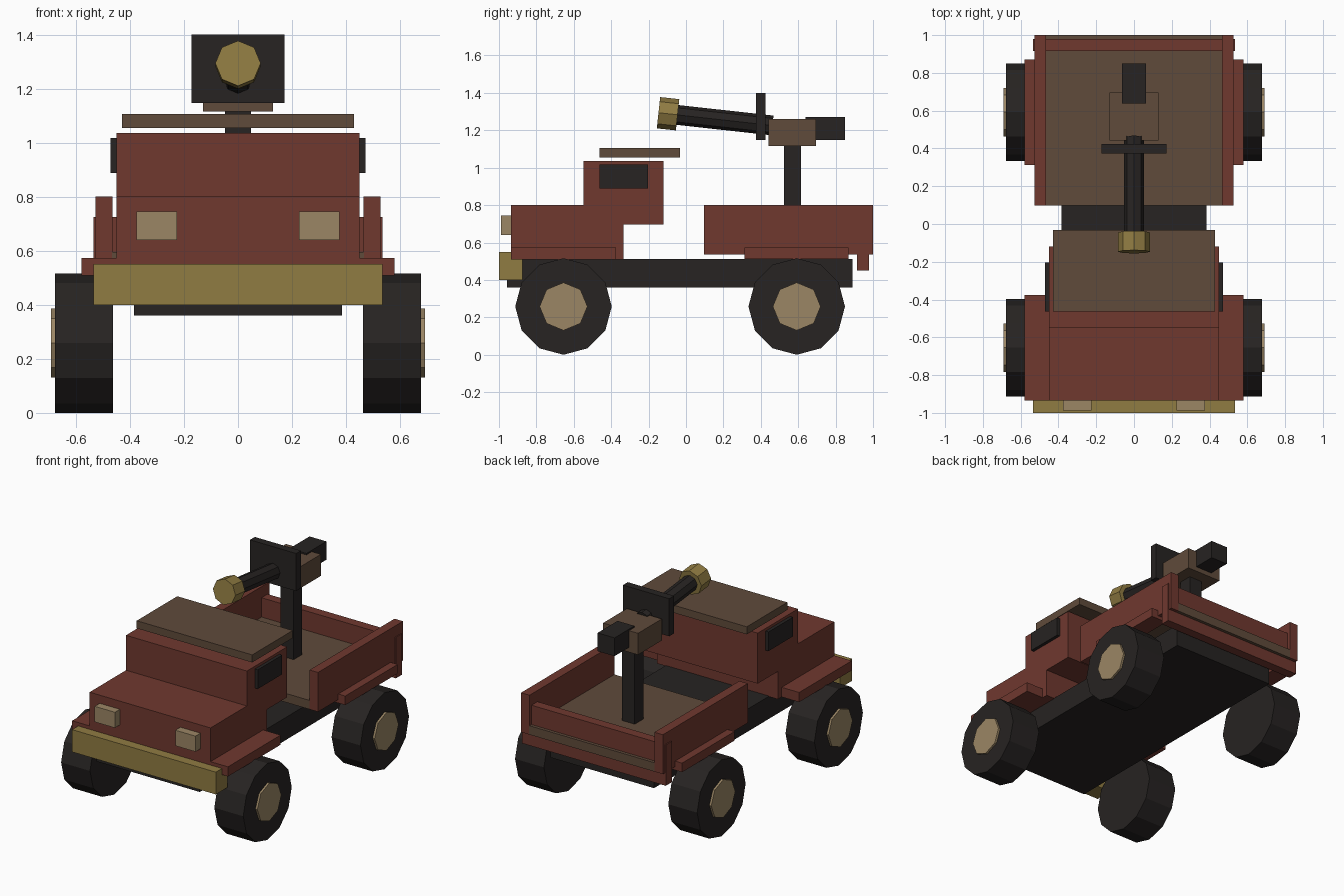
import bpy, bmesh
from mathutils import Vector, Matrix

if "Cube" in bpy.data.objects:
    bpy.data.objects.remove(bpy.data.objects["Cube"])


def material(name, rgb):
    m = bpy.data.materials.new(name)
    m.diffuse_color = (*rgb, 1)
    m.use_nodes = True
    m.node_tree.nodes["Principled BSDF"].inputs["Base Color"].default_value = m.diffuse_color
    return m


RED = material("red_paint", (0.16, 0.04, 0.028))
DARK = material("dark_metal", (0.02, 0.017, 0.016))
BROWN = material("brown_panel", (0.115, 0.07, 0.043))
GOLD = material("brass", (0.28, 0.2, 0.055))
TAN = material("tan", (0.33, 0.24, 0.13))


def finish(name, bm, mat):
    bmesh.ops.recalc_face_normals(bm, faces=bm.faces)
    me = bpy.data.meshes.new(name)
    bm.to_mesh(me)
    bm.free()
    me.materials.append(mat)
    ob = bpy.data.objects.new(name, me)
    bpy.context.collection.objects.link(ob)
    return ob


def box(name, x, y, z, mat):
    """Box from (min, max) ranges on each axis."""
    bm = bmesh.new()
    size = [r[1] - r[0] for r in (x, y, z)]
    mid = [(r[0] + r[1]) / 2 for r in (x, y, z)]
    bmesh.ops.create_cube(bm, size=1, matrix=Matrix.Translation(mid) @ Matrix.Diagonal((*size, 1)))
    return finish(name, bm, mat)


def pair(name, x, y, z, mat):
    """Box on the +x side and its mirror image."""
    box(name + "_left", x, y, z, mat)
    box(name + "_right", (-x[1], -x[0]), y, z, mat)


def rod(name, a, b, r, sides, mat):
    """Faceted cylinder between two points."""
    a, b = Vector(a), Vector(b)
    d = b - a
    bm = bmesh.new()
    bmesh.ops.create_cone(bm, cap_ends=True, segments=sides, radius1=r, radius2=r, depth=d.length,
                          matrix=Matrix.Translation((a + b) / 2) @ d.to_track_quat('Z', 'Y').to_matrix().to_4x4())
    return finish(name, bm, mat)


# Chassis and bumper
box("chassis", (-0.385, 0.385), (-0.957, 0.89), (0.36, 0.512), DARK)
box("front_bumper", (-0.535, 0.535), (-1.0, -0.875), (0.40, 0.55), GOLD)

# Hood and cab as one stepped side profile, extruded across
profile = [(-0.935, 0.508), (-0.335, 0.508), (-0.335, 0.695), (-0.12, 0.695),
           (-0.12, 1.035), (-0.548, 1.035), (-0.548, 0.80), (-0.935, 0.80)]
bm = bmesh.new()
side = bm.faces.new([bm.verts.new((-0.45, y, z)) for y, z in profile])
ext = bmesh.ops.extrude_face_region(bm, geom=[side], use_keep_orig=True)
bmesh.ops.translate(bm, vec=(0.9, 0, 0), verts=[v for v in ext["geom"] if isinstance(v, bmesh.types.BMVert)])
finish("cab_body", bm, RED)

box("roof_panel", (-0.43, 0.43), (-0.463, -0.032), (1.055, 1.106), BROWN)
pair("side_window", (0.43, 0.472), (-0.463, -0.204), (0.888, 1.017), DARK)
pair("headlight", (0.225, 0.375), (-0.988, -0.92), (0.64, 0.745), TAN)

# Fenders
pair("front_fender", (0.44, 0.58), (-0.935, -0.375), (0.508, 0.573), RED)
pair("rear_fender", (0.46, 0.58), (0.312, 0.87), (0.512, 0.573), RED)

# Cargo bed
box("bed_floor", (-0.467, 0.467), (0.097, 1.0), (0.535, 0.595), BROWN)
pair("bed_wall", (0.465, 0.528), (0.097, 1.0), (0.535, 0.80), RED)
box("tailgate", (-0.535, 0.535), (0.915, 0.979), (0.45, 0.725), RED)

# Wheels with hubs on the outside
for end, y in (("front", -0.655), ("rear", 0.592)):
    for label, s in (("left", 1), ("right", -1)):
        rod(f"{end}_wheel_{label}", (s * 0.463, y, 0.258), (s * 0.678, y, 0.258), 0.258, 12, DARK)
        rod(f"{end}_hub_{label}", (s * 0.62, y, 0.258), (s * 0.692, y, 0.258), 0.128, 8, TAN)

# Mounted gun
box("gun_post", (-0.048, 0.048), (0.523, 0.614), (0.58, 1.13), DARK)
box("gun_cradle", (-0.13, 0.13), (0.442, 0.696), (1.115, 1.26), BROWN)
box("gun_breech", (-0.063, 0.063), (0.638, 0.85), (1.147, 1.27), DARK)
box("gun_shield", (-0.172, 0.172), (0.373, 0.424), (1.147, 1.40), DARK)
rod("gun_barrel", (0, 0.462, 1.226), (0, -0.09, 1.287), 0.053, 8, DARK)
rod("gun_muzzle", (0, -0.045, 1.283), (0, -0.147, 1.294), 0.084, 8, GOLD)
